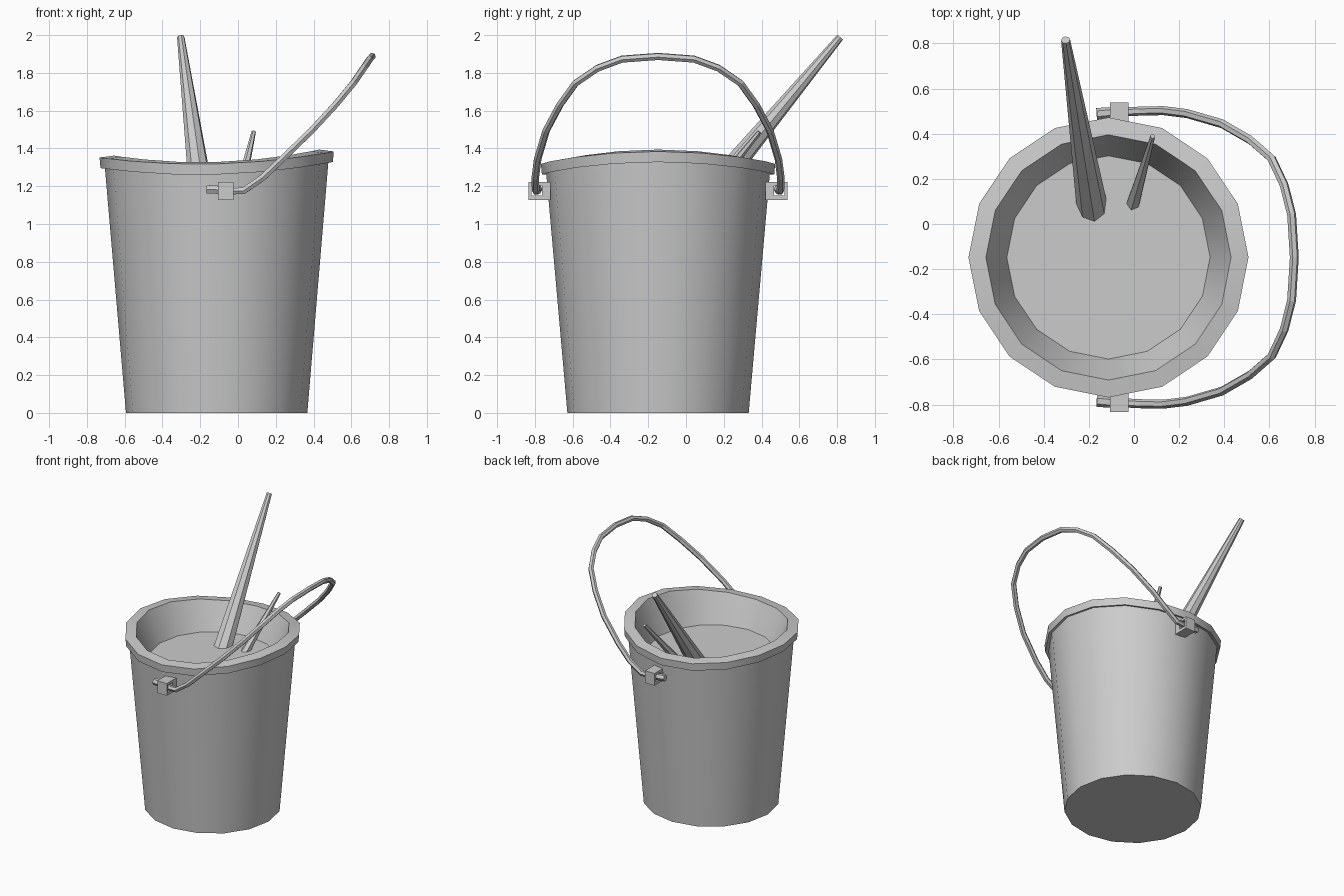
import bpy, bmesh, math
from mathutils import Vector

if "Cube" in bpy.data.objects:
    bpy.data.objects.remove(bpy.data.objects["Cube"])

CX, CY, SIDES = -0.113, -0.148, 16
WATER = 1.13


def finish(name, bm, smooth=True):
    bmesh.ops.recalc_face_normals(bm, faces=bm.faces)
    me = bpy.data.meshes.new(name)
    bm.to_mesh(me)
    bm.free()
    ob = bpy.data.objects.new(name, me)
    bpy.context.collection.objects.link(ob)
    if smooth:
        bpy.ops.object.select_all(action='DESELECT')
        ob.select_set(True)
        bpy.context.view_layer.objects.active = ob
        bpy.ops.object.shade_smooth_by_angle(angle=math.radians(30))
    return ob


# Bucket: closed lathe (radius, height, follows the wavy rim)
profile = [(0.48, 0, 0), (0.592, 1.268, 1), (0.615, 1.262, 1), (0.62, 1.318, 1),
           (0.543, 1.328, 1), (0.45, WATER, 0)]
bm = bmesh.new()
rings = []
for r, z, wave in profile:
    ring = []
    for i in range(SIDES):
        a = 2 * math.pi * i / SIDES
        c = math.cos(a)
        lift = wave * (0.05 * c * c + 0.016 * c)
        ring.append(bm.verts.new((CX + r * c, CY + r * math.sin(a), z + lift)))
    rings.append(ring)
for lo, hi in zip(rings, rings[1:]):
    for i in range(SIDES):
        j = (i + 1) % SIDES
        bm.faces.new((lo[i], lo[j], hi[j], hi[i]))
bm.faces.new(rings[0])
bm.faces.new(rings[-1])
finish("bucket", bm)


# Sticks standing in the contents
def stick(name, base, tip, r1, r2, sides):
    base, tip = Vector(base), Vector(tip)
    d = tip - base
    bm = bmesh.new()
    bmesh.ops.create_cone(bm, cap_ends=True, segments=sides, radius1=r1, radius2=r2, depth=d.length)
    bmesh.ops.rotate(bm, verts=bm.verts, matrix=d.to_track_quat('Z', 'Y').to_matrix())
    bmesh.ops.translate(bm, verts=bm.verts, vec=(base + tip) / 2)
    finish(name, bm, smooth=False)


stick("long_stick", (-0.183, 0.06, 1.08), (-0.303, 0.815, 1.988), 0.07, 0.02, 8)
stick("short_stick", (-0.01, 0.07, 1.09), (0.083, 0.388, 1.488), 0.033, 0.012, 6)


# Handle ears: square loops pierced along x
def ear(name, side):
    bm = bmesh.new()
    outer = [(0.57, 1.128), (0.685, 1.128), (0.685, 1.222), (0.57, 1.222)]
    inner = [(0.615, 1.15), (0.67, 1.15), (0.67, 1.204), (0.615, 1.204)]
    loops = [[bm.verts.new((x, CY + side * d, z)) for d, z in pts]
             for x, pts in ((-0.107, outer), (-0.025, outer), (-0.025, inner), (-0.107, inner))]
    for k in range(4):
        a, b = loops[k], loops[(k + 1) % 4]
        for i in range(4):
            j = (i + 1) % 4
            bm.faces.new((a[i], a[j], b[j], b[i]))
    finish(name, bm, smooth=False)


ear("front_ear", -1)
ear("back_ear", 1)

# Handle: half path from hooked end to crown, mirrored across the bucket
half = [(-0.165, 0.636, 1.184), (-0.12, 0.64, 1.182), (-0.03, 0.645, 1.174), (0.03, 0.648, 1.176),
        (0.13, 0.65, 1.245), (0.235, 0.637, 1.345), (0.39, 0.592, 1.495), (0.515, 0.52, 1.63),
        (0.61, 0.437, 1.745), (0.665, 0.32, 1.825), (0.698, 0.19, 1.873)]
path = [(x, CY - d, z) for x, d, z in half] + [(0.71, CY, 1.887)]
path += [(x, CY + d, z) for x, d, z in reversed(half)]
cu = bpy.data.curves.new("handle", 'CURVE')
cu.dimensions = '3D'
cu.bevel_depth = 0.02
cu.bevel_resolution = 1
cu.use_fill_caps = True
sp = cu.splines.new('POLY')
sp.points.add(len(path) - 1)
for i, (p, co) in enumerate(zip(sp.points, path)):
    p.co = (*co, 1)
    p.radius = 1.25 if min(i, len(path) - 1 - i) < 2 else 1
sp.use_smooth = False
bpy.context.collection.objects.link(bpy.data.objects.new("handle", cu))
